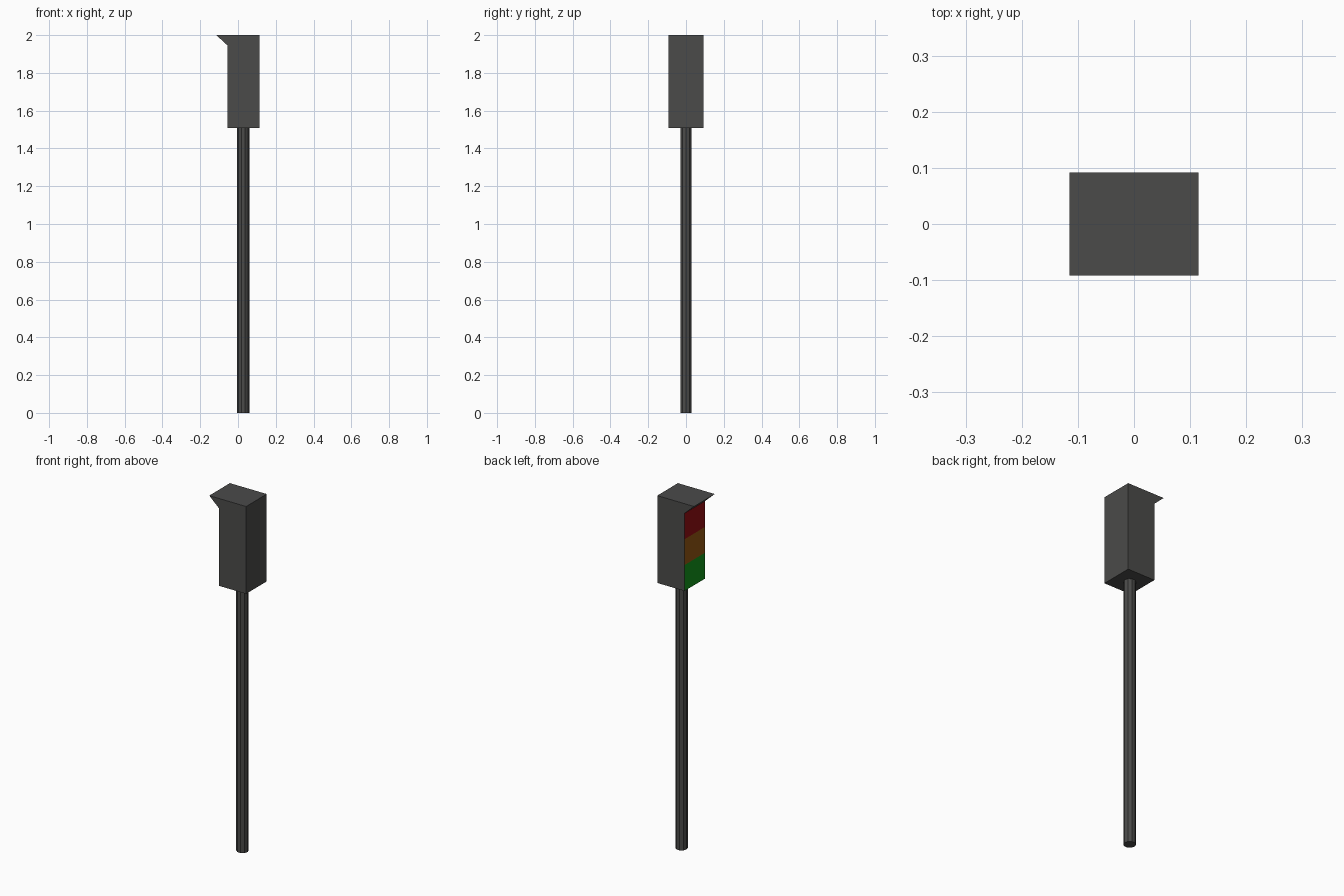
import bpy, bmesh

if "Cube" in bpy.data.objects:
    bpy.data.objects.remove(bpy.data.objects["Cube"])


def material(name, rgb):
    mat = bpy.data.materials.new(name)
    mat.diffuse_color = (*rgb, 1)
    mat.use_nodes = True
    mat.node_tree.nodes["Principled BSDF"].inputs["Base Color"].default_value = mat.diffuse_color
    return mat


dark = material("dark_metal", (0.07, 0.07, 0.068))
red = material("red_light", (0.3, 0.004, 0.006))
amber = material("amber_light", (0.3, 0.095, 0.006))
green = material("green_light", (0.006, 0.3, 0.01))

BOTTOM, TOP, VISOR = 1.507, 2.0, 1.945
FACE_X, BACK_X, TIP_X, HALF_Y = -0.055, 0.115, -0.115, 0.092
step = (VISOR - BOTTOM) / 3

# Housing: side profile with visor, front face split into three light panels
profile = [(BACK_X, BOTTOM), (BACK_X, TOP), (TIP_X, TOP)]
profile += [(FACE_X, VISOR - i * step) for i in range(4)]
edge_mats = [0, 0, 0, 1, 2, 3, 0]

bm = bmesh.new()
near = [bm.verts.new((x, -HALF_Y, z)) for x, z in profile]
far = [bm.verts.new((x, HALF_Y, z)) for x, z in profile]
bm.faces.new(near)
bm.faces.new(far[::-1])
for i, slot in enumerate(edge_mats):
    j = (i + 1) % len(profile)
    face = bm.faces.new((near[i], far[i], far[j], near[j]))
    face.material_index = slot
bmesh.ops.recalc_face_normals(bm, faces=bm.faces)
mesh = bpy.data.meshes.new("signal_housing")
bm.to_mesh(mesh)
bm.free()
for mat in (dark, red, amber, green):
    mesh.materials.append(mat)
bpy.context.collection.objects.link(bpy.data.objects.new("signal_housing", mesh))

# Pole: low-poly cylinder, flat-faced, with corners pointing along x
bpy.ops.mesh.primitive_cylinder_add(vertices=10, radius=0.032, depth=BOTTOM,
                                    location=(0.028, 0, BOTTOM / 2))
pole = bpy.context.object
pole.name = "pole"
pole.rotation_euler.z = 1.5707963
pole.data.materials.append(dark)
